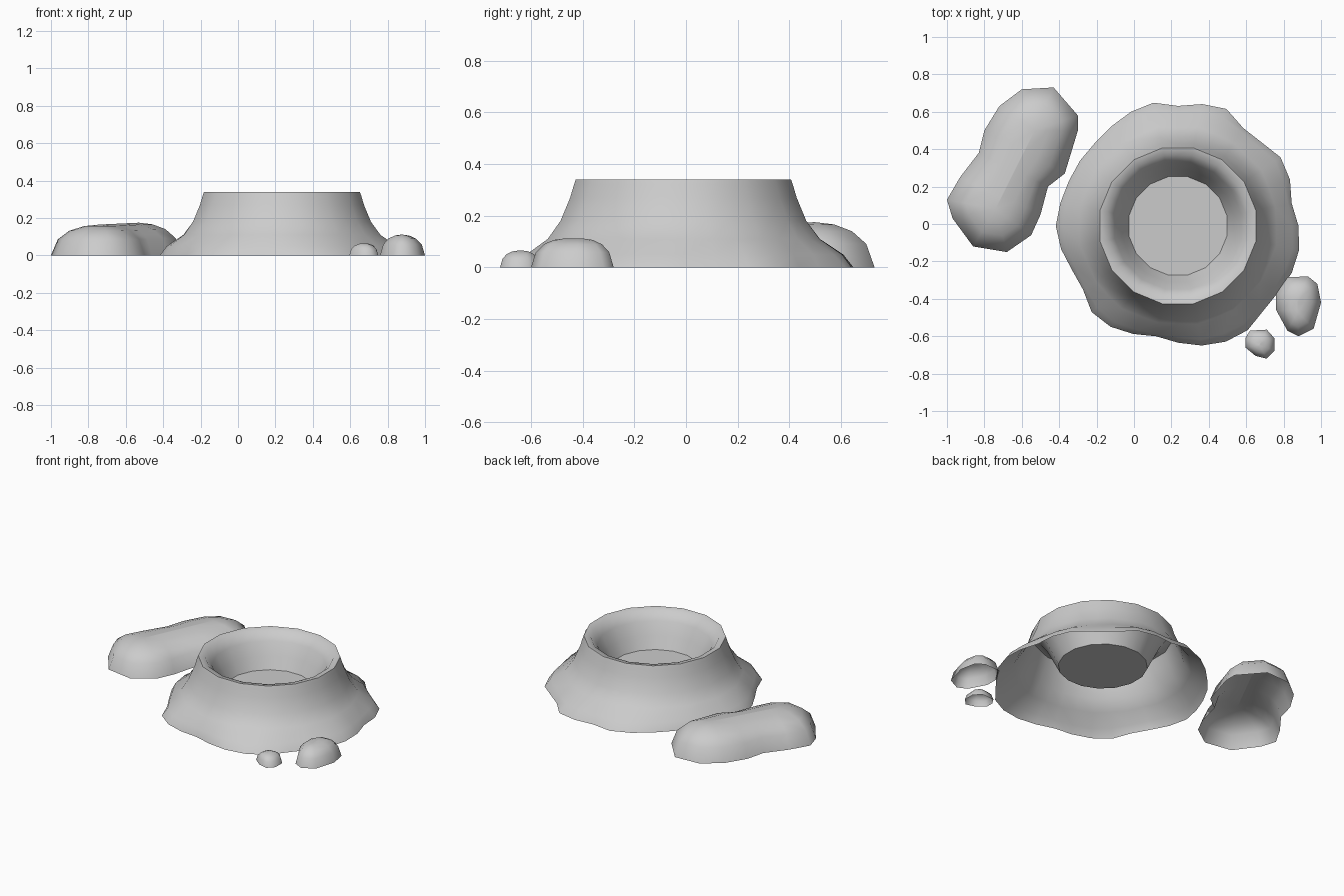
import bpy, bmesh, math
from mathutils import Vector

if "Cube" in bpy.data.objects:
    bpy.data.objects.remove(bpy.data.objects["Cube"])


def finish(name, bm, angle):
    bmesh.ops.remove_doubles(bm, verts=bm.verts, dist=0.0005)
    bmesh.ops.recalc_face_normals(bm, faces=bm.faces)
    bm.normal_update()
    if sum(f.normal.z * f.calc_area() for f in bm.faces) < 0:
        bmesh.ops.reverse_faces(bm, faces=bm.faces)
    mesh = bpy.data.meshes.new(name)
    bm.to_mesh(mesh)
    bm.free()
    ob = bpy.data.objects.new(name, mesh)
    bpy.context.collection.objects.link(ob)
    bpy.ops.object.select_all(action='DESELECT')
    ob.select_set(True)
    bpy.context.view_layer.objects.active = ob
    bpy.ops.object.shade_smooth_by_angle(angle=math.radians(angle))
    return ob


def loft(rings):
    bm = bmesh.new()
    loops = [[bm.verts.new(p) for p in ring] for ring in rings]
    n = len(loops[0])
    for a, b in zip(loops, loops[1:]):
        for i in range(n):
            j = (i + 1) % n
            bm.faces.new((a[i], a[j], b[j], b[i]))
    return bm, loops


# Crater: irregular skirt blending into a round rim, then down to a flat floor
CX, CY, N = 0.235, -0.01, 32
skirt = [(.11, .65), (.24, .63), (.35, .64), (.45, .64), (.54, .585), (.6, .48),
         (.80, .34), (.84, .21), (.83, .14), (.89, -.1), (.82, -.31), (.71, -.42),
         (.66, -.52), (.55, -.61), (.36, -.65), (.13, -.6), (-.1, -.56), (-.2, -.51),
         (-.25, -.43), (-.28, -.31), (-.36, -.2), (-.42, -.03), (-.36, .2),
         (-.18, .46), (.02, .62)]
polar = sorted((math.atan2(y - CY, x - CX) % math.tau, math.hypot(x - CX, y - CY))
               for x, y in skirt)
polar = ([(polar[-1][0] - math.tau, polar[-1][1])] + polar
         + [(polar[0][0] + math.tau, polar[0][1])])


def skirt_radius(a):
    for (a0, r0), (a1, r1) in zip(polar, polar[1:]):
        if a0 <= a <= a1:
            return r0 + (r1 - r0) * (a - a0) / (a1 - a0)


# (radius, height, share of the irregular outline)
profile = [(.6, 0, 1), (.57, .05, .6), (.515, .11, .15), (.485, .18, 0),
           (.447, .27, 0), (.432, .32, 0), (.425, .34, 0), (.385, .333, 0),
           (.345, .28, 0), (.305, .2, 0), (.268, .125, 0)]
rings = []
for r, z, w in profile:
    ring = []
    for k in range(N):
        a = k * math.tau / N
        rr = r * (1 if k % 2 else math.cos(math.pi / 16))
        rr = rr * (1 - w) + skirt_radius(a) * w
        ring.append((CX + rr * math.cos(a), CY + rr * math.sin(a), z))
    rings.append(ring)
bm, loops = loft(rings)
bm.faces.new(loops[-1])
finish("crater", bm, 45)


# Rocks: open domes shrinking from a ground outline towards a ridge line
def rock(name, outline, a, b):
    a, b = Vector(a), Vector(b)
    ab = (b - a).xy
    rings = []
    for f, h in ((1, 0), (.86, .52), (.62, .8), (.32, .95), (0, 1)):
        ring = []
        for p in outline:
            p = Vector(p)
            t = min(1, max(0, (p - a.xy).dot(ab) / ab.length_squared))
            c = a.lerp(b, t)
            q = c.xy + (p - c.xy) * f
            ring.append((q.x, q.y, c.z * h))
        rings.append(ring)
    bm, _ = loft(rings)
    finish(name, bm, 60)


rock("large_rock",
     [(-.6, .72), (-.43, .73), (-.3, .58), (-.3, .5), (-.37, .27), (-.46, .2),
      (-.5, .05), (-.55, -.06), (-.68, -.15), (-.86, -.12), (-.97, .03), (-1, .13),
      (-.93, .25), (-.83, .38), (-.8, .5), (-.72, .63)],
     (-.74, .08, .165), (-.53, .5, .175))
rock("medium_rock",
     [(.93, -.28), (.98, -.32), (1, -.42), (.96, -.56), (.88, -.6), (.82, -.57),
      (.76, -.46), (.76, -.37), (.82, -.285)],
     (.875, -.47, .112), (.875, -.4, .112))
rock("small_rock",
     [(.62, -.57), (.71, -.565), (.75, -.61), (.75, -.68), (.71, -.72), (.65, -.705),
      (.595, -.66), (.595, -.61)],
     (.67, -.65, .065), (.68, -.63, .065))
